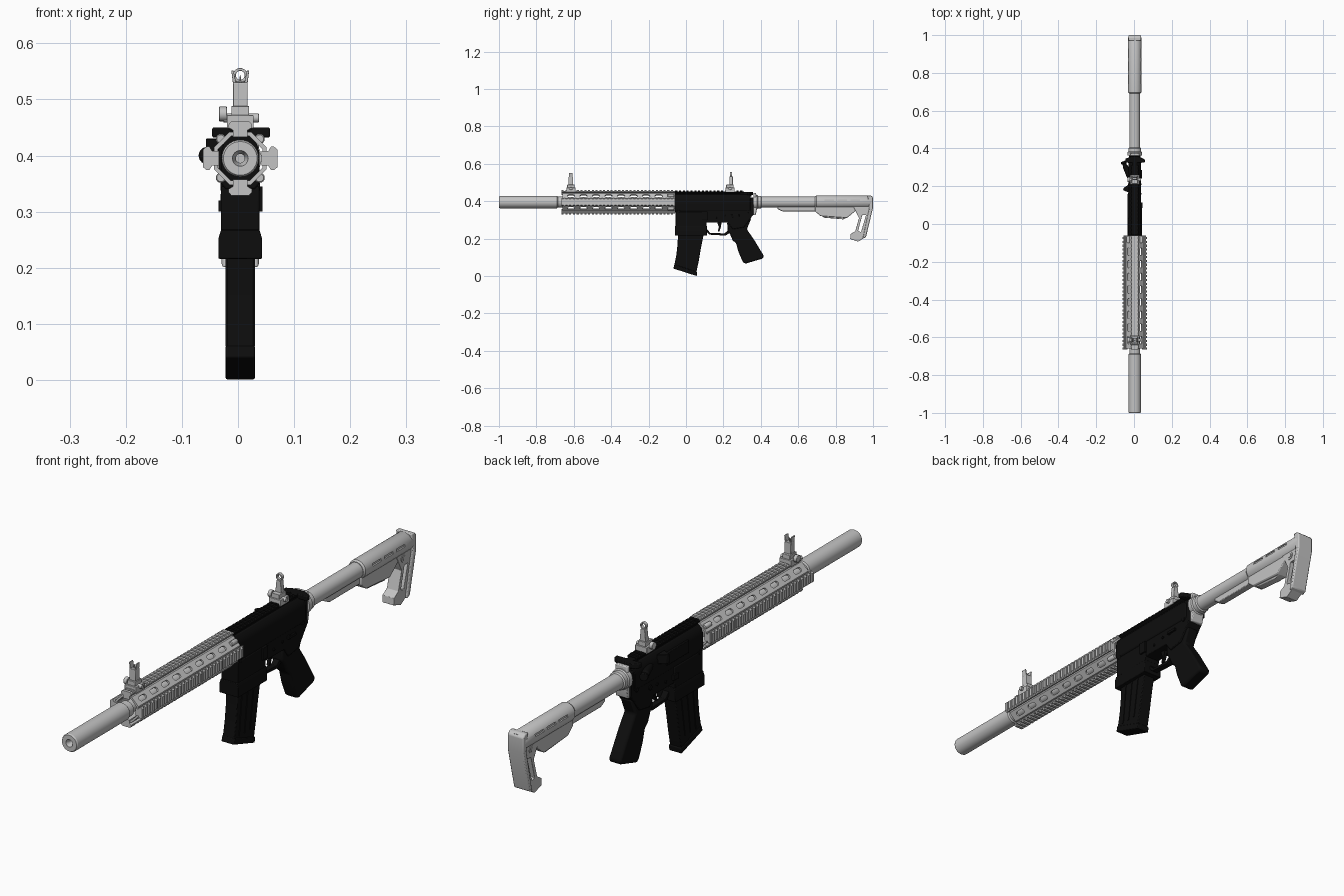
import bpy, bmesh, math
from mathutils import Matrix, Vector

cube = bpy.data.objects.get("Cube")
if cube:
    bpy.data.objects.remove(cube, do_unlink=True)

CX, CZ = 0.004, 0.395          # bore axis
AXIS = Matrix.Translation((CX, 0, CZ))
parts = []


def material(name, value):
    m = bpy.data.materials.new(name)
    m.use_nodes = True
    color = (value, value, value, 1)
    m.diffuse_color = color
    bsdf = next(n for n in m.node_tree.nodes if n.type == 'BSDF_PRINCIPLED')
    bsdf.inputs["Base Color"].default_value = color
    bsdf.inputs["Roughness"].default_value = 0.6
    return m


GREY = material("light grey", 0.55)
BLACK = material("black", 0.004)


def prism(bm, pts, axis, lo, hi, M=Matrix()):
    """Extrude a flat outline along x (y,z), y (x,z) or z (x,y)."""
    def place(p, t):
        a, b = p
        return M @ Vector({'x': (t, a, b), 'y': (a, t, b), 'z': (a, b, t)}[axis])
    low = [bm.verts.new(place(p, lo)) for p in pts]
    high = [bm.verts.new(place(p, hi)) for p in pts]
    bm.faces.new(low)
    bm.faces.new(high[::-1])
    n = len(pts)
    for i in range(n):
        j = (i + 1) % n
        bm.faces.new((low[i], high[i], high[j], low[j]))


def box(bm, x, y, z, M=Matrix()):
    prism(bm, [(x[0], y[0]), (x[1], y[0]), (x[1], y[1]), (x[0], y[1])], 'z', z[0], z[1], M)


def lathe(bm, profile, n=32, phase=0.0, closed=False, M=AXIS):
    """Spin (radius, y) points about the y axis."""
    rings = []
    for r, y in profile:
        angles = [phase + math.tau * i / n for i in range(n)]
        rings.append([bm.verts.new(M @ Vector((r * math.cos(a), y, r * math.sin(a)))) for a in angles])
    pairs = list(zip(rings, rings[1:]))
    if closed:
        pairs.append((rings[-1], rings[0]))
    else:
        bm.faces.new(rings[0])
        bm.faces.new(rings[-1][::-1])
    for a, b in pairs:
        for i in range(n):
            j = (i + 1) % n
            bm.faces.new((a[i], a[j], b[j], b[i]))


def mirrored(half):
    return half + [(-x, z) for x, z in reversed(half)]


def pin(bm, y, z, r, x0, x1, n=16):
    prism(bm, [(y + r * math.cos(math.tau * i / n), z + r * math.sin(math.tau * i / n))
               for i in range(n)], 'x', x0, x1)


def part(name, bm, mat, bevel=0, cutter=None):
    bmesh.ops.recalc_face_normals(bm, faces=bm.faces)
    me = bpy.data.meshes.new(name)
    bm.to_mesh(me)
    bm.free()
    me.materials.append(mat)
    ob = bpy.data.objects.new(name, me)
    bpy.context.collection.objects.link(ob)
    if cutter:
        tool = part(name + "_cutter", cutter, mat)
        parts.remove(tool)
        tool.hide_render = True
        mod = ob.modifiers.new("cut", 'BOOLEAN')
        mod.operation, mod.solver, mod.object = 'DIFFERENCE', 'EXACT', tool
        bpy.context.view_layer.objects.active = ob
        bpy.ops.object.modifier_apply(modifier=mod.name)
        bpy.data.objects.remove(tool, do_unlink=True)
    if bevel:
        mod = ob.modifiers.new("bevel", 'BEVEL')
        mod.width, mod.segments, mod.limit_method = bevel, 2, 'ANGLE'
    parts.append(ob)
    return ob


def plate(name, pts, half, mat, bevel=0.003, cutter=None):
    bm = bmesh.new()
    prism(bm, pts, 'x', CX - half, CX + half)
    return part(name, bm, mat, bevel, cutter)


RAIL = mirrored([(.013, .038), (.013, .05), (.021, .055), (.021, .06)])
TOOTH = mirrored([(.021, .06), (.016, .066)])


def rail(bm, y0, y1, M):
    prism(bm, RAIL, 'y', y0, y1, M)
    count = int((y1 - y0) / 0.02)
    step = (y1 - y0) / count
    for i in range(count):
        y = y0 + i * step
        prism(bm, TOOTH, 'y', y, y + step * 0.55, M)


# Suppressor and inner barrel
bm = bmesh.new()
lathe(bm, [(.008, -.95), (.008, -.985), (.013, -.995), (.014, -1), (.03, -1), (.033, -.995),
           (.033, -.69), (.029, -.685), (.029, -.66), (.022, -.655), (.022, -.05)])
part("suppressor", bm, GREY)

# Handguard shell with elongated vents on the diagonal faces
bm, cut = bmesh.new(), bmesh.new()
lathe(bm, [(.051, -.66), (.051, -.06), (.043, -.06), (.043, -.66)], 8, math.pi / 8, True)
for k in range(4):
    M = AXIS @ Matrix.Rotation(math.radians(45 + 90 * k), 4, 'Y')
    for i in range(8):
        y = -.615 + .067 * i
        oval = []
        for s in range(16):
            a = math.tau * (s + .5) / 16
            oval.append((.009 * math.cos(a), y + .009 * math.sin(a) + math.copysign(.011, math.sin(a))))
        prism(cut, oval, 'z', .034, .06, M)
part("handguard", bm, GREY, 0, cut)

# Four accessory rails around the handguard
bm = bmesh.new()
for k in range(4):
    rail(bm, -.665, -.06, AXIS @ Matrix.Rotation(math.radians(90 * k), 4, 'Y'))
part("handguard_rails", bm, GREY)

# Sling sockets and screws at the ends of the handguard
bm = bmesh.new()
for k in range(4):
    M = AXIS @ Matrix.Rotation(math.radians(45 + 90 * k), 4, 'Y') @ Matrix.Translation((0, 0, .049))
    lathe(bm, [(.007, -.1), (.009, -.097), (.009, -.068), (.007, -.064)], 16, M=M)
part("handguard_screws", bm, GREY)


# Folding sights: base clamp, knob and post
def sight_base(bm, y):
    box(bm, (CX - .024, CX + .024), (y - .025, y + .025), (.448, .472))
    box(bm, (CX - .016, CX + .016), (y - .02, y + .02), (.47, .488))
    pin(bm, y, .474, .013, CX - .038, CX - .024)
    pin(bm, y, .467, .008, CX - .03, CX + .033)


bm = bmesh.new()
sight_base(bm, -.615)
box(bm, (CX - .013, CX + .013), (-.628, -.604), (.485, .53))
for s in (-1, 1):
    prism(bm, [(CX + s * .007, .528), (CX + s * .013, .528), (CX + s * .016, .552), (CX + s * .012, .552)],
          'y', -.626, -.606)
lathe(bm, [(.002, -.003), (.002, .003)], 8, M=Matrix.Translation((CX, -.616, .528))
      @ Matrix.Scale(8, 4, (0, 0, 1)))
part("front_sight", bm, GREY, .0015)

bm = bmesh.new()
sight_base(bm, .235)
prism(bm, [(CX - .013, .485), (CX + .013, .485), (CX + .008, .532), (CX - .008, .532)], 'y', .232, .25)
lathe(bm, [(.013, -.006), (.013, .006), (.008, .006), (.008, -.006)], 20, 0, True,
      Matrix.Translation((CX, .241, .543)))
part("rear_sight", bm, GREY, .001)

# Upper receiver with its top rail
bm = bmesh.new()
section = mirrored([(.026, -.055), (.034, -.045), (.034, .012), (.028, .03), (.016, .042)])
prism(bm, section, 'y', -.06, .345, AXIS)
part("upper_receiver", bm, BLACK, .003)
bm = bmesh.new()
rail(bm, -.058, .31, AXIS @ Matrix.Translation((0, 0, -.003)))
part("receiver_rail", bm, BLACK)

# Ejection cover, case deflector and forward assist on the right side
bm = bmesh.new()
box(bm, (CX - .039, CX - .03), (.03, .16), (.372, .418))
prism(bm, [(CX - .03, .165), (CX - .062, .18), (CX - .058, .192), (CX - .03, .21)], 'z', .395, .43)
M = Matrix.Translation((CX - .04, .28, .4)) @ Matrix.Rotation(math.radians(22), 4, 'Z')
lathe(bm, [(.01, -.05), (.014, -.03), (.014, .03), (.011, .032), (.011, .042), (.015, .044), (.015, .056)], 20, M=M)
part("right_side_controls", bm, BLACK, .002)

# Charging handle
bm = bmesh.new()
box(bm, (CX - .014, CX + .014), (.29, .35), (.425, .45))
prism(bm, [(CX - .05, .325), (CX + .053, .325), (CX + .053, .342), (CX + .02, .358), (CX - .02, .358),
           (CX - .05, .345)], 'z', .432, .45)
part("charging_handle", bm, BLACK, .003)

# Lower receiver, magazine well and its flared lip
plate("lower_receiver", [(-.055, .36), (-.055, .31), (.11, .285), (.225, .285), (.25, .25), (.31, .26),
                         (.35, .315), (.362, .33), (.362, .42), (.33, .42), (.3, .36)], .031, BLACK)
plate("magazine_well", [(-.056, .345), (-.056, .225), (.108, .225), (.112, .345)], .034, BLACK)
bm = bmesh.new()
prism(bm, mirrored([(.034, .268), (.039, .252), (.039, .216)]), 'y', -.06, .112, Matrix.Translation((CX, 0, 0)))
part("magazine_well_lip", bm, BLACK, .002)

# Levers, catches and cross pins on the lower receiver
bm = bmesh.new()
box(bm, (CX + .03, CX + .04), (.085, .115), (.3, .345))
box(bm, (CX - .039, CX - .03), (.09, .12), (.3, .32))
box(bm, (CX + .03, CX + .038), (.24, .285), (.318, .328))
for y, z, r in ((-.04, .345, .008), (.33, .345, .008), (.16, .31, .005), (.21, .32, .005), (.25, .323, .009)):
    pin(bm, y, z, r, CX - .035, CX + .035)
part("receiver_controls", bm, BLACK, .001)

# Magazine with side ribs and floor plate
plate("magazine", [(-.042, .25), (-.045, .17), (-.052, .11), (-.064, .05), (.054, .012), (.068, .08),
                   (.08, .15), (.1, .25)], .024, BLACK)
plate("magazine_floor", [(-.062, .062), (-.068, .04), (.057, 0), (.06, .022)], .026, BLACK)
bm = bmesh.new()
for d in (0, .035, .07):
    prism(bm, [(-.018 + d, .22), (-.01 + d, .22), (-.027 + d * .9, .06), (-.035 + d * .9, .06)],
          'x', CX - .0265, CX + .0265)
part("magazine_ribs", bm, BLACK)

# Trigger, guard and pistol grip
plate("trigger", [(.165, .29), (.19, .29), (.187, .262), (.178, .238), (.17, .238), (.176, .262)], .006, BLACK, .001)
plate("trigger_guard", [(.105, .24), (.125, .221), (.21, .216), (.235, .23), (.235, .25), (.205, .228), (.13, .23),
                        (.112, .25)], .012, BLACK, .001)
plate("pistol_grip", [(.22, .29), (.222, .24), (.235, .225), (.25, .19), (.268, .175), (.28, .13), (.305, .072),
                      (.318, .066), (.412, .094), (.416, .108), (.36, .2), (.325, .25), (.35, .31)], .025, BLACK, .007)

# Receiver end plate, castle nut and buffer tube
plate("end_plate", [(.36, .445), (.36, .325), (.372, .325), (.38, .36), (.375, .445)], .025, GREY)
bm = bmesh.new()
lathe(bm, [(.038, .362), (.038, .38), (.034, .384), (.034, .4), (.029, .404), (.029, .72)])
part("buffer_tube", bm, GREY)

# Stock sleeve with shallow side slots
bm, cut = bmesh.new(), bmesh.new()
lathe(bm, [(.03, .69), (.035, .697), (.035, .985), (.03, .995)], M=Matrix.Translation((CX, 0, .396)))
for s in (-1, 1):
    for y in (.74, .81, .88):
        x0, x1 = sorted((CX + s * .029, CX + s * .05))
        box(cut, (x0, x1), (y, y + .05), (.4, .409))
part("stock_sleeve", bm, GREY, 0, cut)

# Stock underside, lever, hooked heel and butt pad
plate("stock_keel", [(.49, .375), (.49, .358), (.515, .346), (.69, .346), (.72, .34), (.75, .375)], .014, GREY)
plate("stock_body", [(.69, .385), (.69, .345), (.72, .32), (.86, .31), (.885, .33), (.92, .36), (.92, .39)], .022, GREY)
plate("stock_lever", [(.73, .325), (.735, .312), (.84, .303), (.862, .312), (.862, .32)], .014, GREY, .002)
cut = bmesh.new()
prism(cut, [(.92, .24), (.936, .235), (.962, .325), (.942, .325)], 'x', -.1, .1)
plate("stock_heel", [(.985, .415), (.995, .365), (.958, .207), (.92, .184), (.878, .198), (.88, .224), (.905, .24),
                     (.925, .31), (.895, .37), (.895, .415)], .024, GREY, .003, cut)
plate("butt_pad", [(.97, .431), (.988, .431), (1, .42), (1, .365), (.962, .207), (.945, .2), (.98, .365)],
      .033, GREY, .004)
bm = bmesh.new()
for r, w in ((.016, .026), (.009, .028)):
    pin(bm, .937, .353, r, CX - w, CX + w)
part("sling_socket", bm, GREY)

# Smooth curved surfaces, keep hard edges
bpy.ops.object.select_all(action='DESELECT')
for ob in parts:
    ob.select_set(True)
bpy.context.view_layer.objects.active = parts[0]
bpy.ops.object.shade_smooth_by_angle(angle=math.radians(30))
